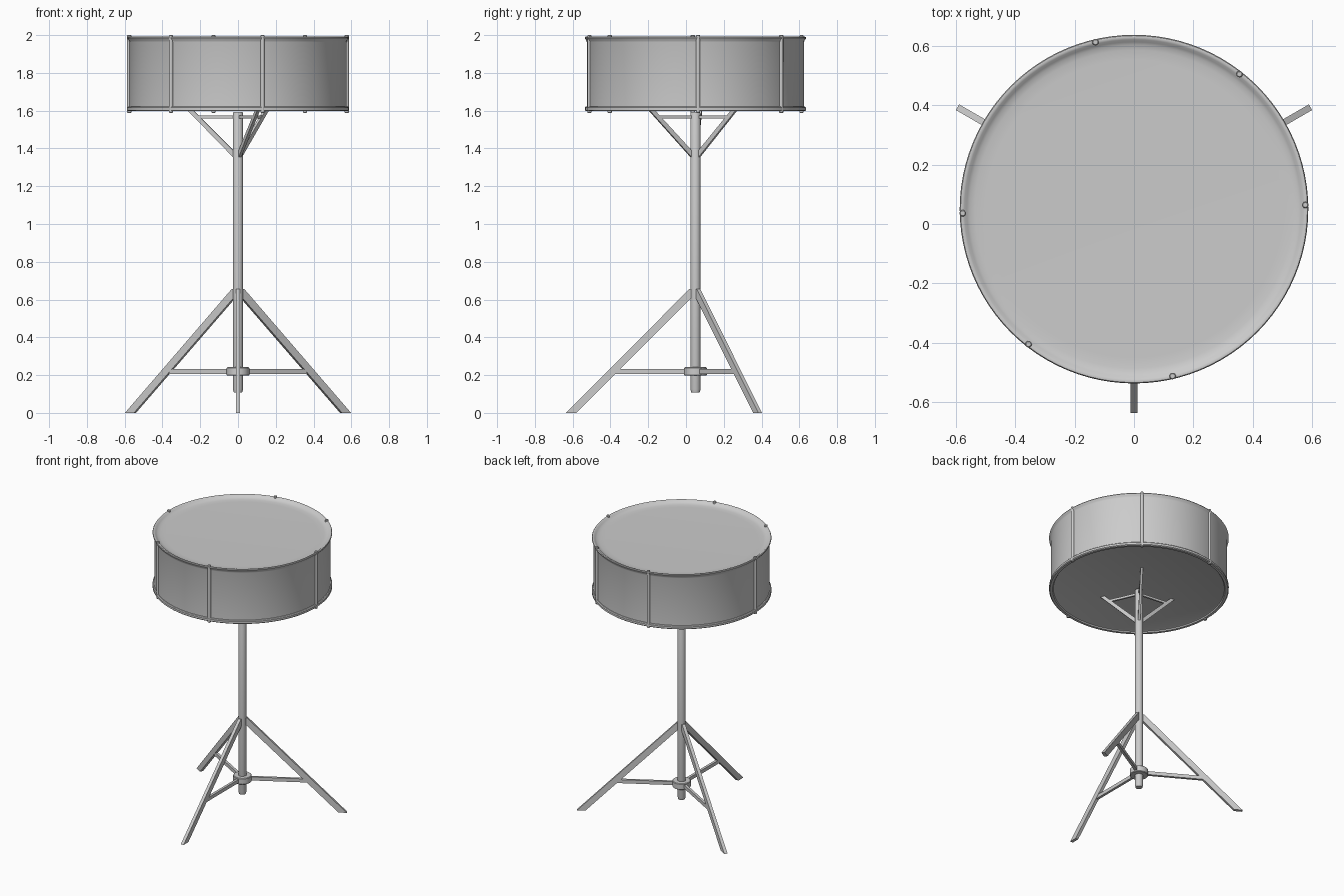
import bpy, bmesh
from math import cos, sin, radians, pi
from mathutils import Matrix, Vector

if "Cube" in bpy.data.objects:
    bpy.data.objects.remove(bpy.data.objects["Cube"])

CY = 0.05  # y of the stand axis


def finish(name, bm, smooth=False):
    bmesh.ops.remove_doubles(bm, verts=bm.verts, dist=1e-5)
    bmesh.ops.recalc_face_normals(bm, faces=bm.faces)
    me = bpy.data.meshes.new(name)
    bm.to_mesh(me)
    bm.free()
    ob = bpy.data.objects.new(name, me)
    bpy.context.collection.objects.link(ob)
    if smooth:
        bpy.ops.object.select_all(action='DESELECT')
        ob.select_set(True)
        bpy.context.view_layer.objects.active = ob
        bpy.ops.object.shade_smooth_by_angle(angle=radians(35))
    return ob


def lathe(name, profile, steps, x=0.0, y=CY):
    """Spin an (r, z) profile around a vertical axis at x, y."""
    bm = bmesh.new()
    vs = [bm.verts.new((r, 0, z)) for r, z in profile]
    es = [bm.edges.new(p) for p in zip(vs, vs[1:])]
    bmesh.ops.spin(bm, geom=vs + es, cent=(0, 0, 0), axis=(0, 0, 1),
                   angle=2 * pi, steps=steps)
    bmesh.ops.translate(bm, verts=bm.verts, vec=(x, y, 0))
    return finish(name, bm, True)


def plate(name, outline, thick, angle):
    """Extrude an (r, z) outline sideways and turn it about the stand axis."""
    bm = bmesh.new()
    f = bm.faces.new([bm.verts.new((r, -thick / 2, z)) for r, z in outline])
    ext = bmesh.ops.extrude_face_region(bm, geom=[f])['geom']
    bmesh.ops.translate(bm, vec=(0, thick, 0),
                        verts=[v for v in ext if isinstance(v, bmesh.types.BMVert)])
    bm.transform(Matrix.Translation((0, CY, 0)) @ Matrix.Rotation(radians(angle), 4, 'Z'))
    return finish(name, bm)


# drum: flared shell, rounded hoops and recessed heads in one profile
lathe("drum", [
    (0, 1.608), (0.550, 1.608), (0.558, 1.605), (0.563, 1.597),
    (0.580, 1.597), (0.586, 1.602), (0.586, 1.616), (0.581, 1.621),
    (0.575, 1.622), (0.575, 1.962), (0.578, 1.972), (0.584, 1.980),
    (0.586, 1.986), (0.583, 1.991), (0.577, 1.992), (0.570, 1.989),
    (0.562, 1.982), (0.553, 1.977), (0.535, 1.973), (0.50, 1.972),
    (0, 1.972)], 96)

# tension rods: two opposite groups of three
for i, a in enumerate((1.4, 52, 103, 181.4, 232, 283)):
    x, y = 0.576 * cos(radians(a)), 0.576 * sin(radians(a))
    lathe(f"tension_rod_{i + 1}", [
        (0, 1.588), (0.008, 1.588), (0.011, 1.591), (0.011, 1.997),
        (0.008, 2.0), (0, 2.0)], 16, x, CY + y)

# central column and sliding collar
lathe("column", [(0, 0.108), (0.022, 0.108), (0.027, 0.125),
                 (0.027, 1.585), (0.024, 1.592), (0, 1.592)], 32)
lathe("collar", [(0.02, 0.197), (0.056, 0.197), (0.060, 0.201),
                 (0.060, 0.238), (0.056, 0.242), (0.02, 0.242)], 32)

# tripod legs with horizontal braces
for i, a in enumerate((30, 150, 270)):
    plate(f"leg_{i + 1}", [(0.63, 0), (0.685, 0), (0.033, 0.655),
                           (0.015, 0.655), (0.015, 0.615)], 0.022, a)
    plate(f"leg_brace_{i + 1}", [(0.03, 0.207), (0.435, 0.207),
                                 (0.435, 0.232), (0.03, 0.232)], 0.018, a)

# basket struts under the drum with horizontal ties
for i, a in enumerate((54, 174, 294)):
    plate(f"basket_strut_{i + 1}", [(0.01, 1.352), (0.024, 1.352), (0.277, 1.61),
                                    (0.246, 1.61), (0.01, 1.375)], 0.016, a)
    plate(f"basket_tie_{i + 1}", [(0.02, 1.558), (0.215, 1.558),
                                  (0.228, 1.574), (0.02, 1.574)], 0.012, a)
